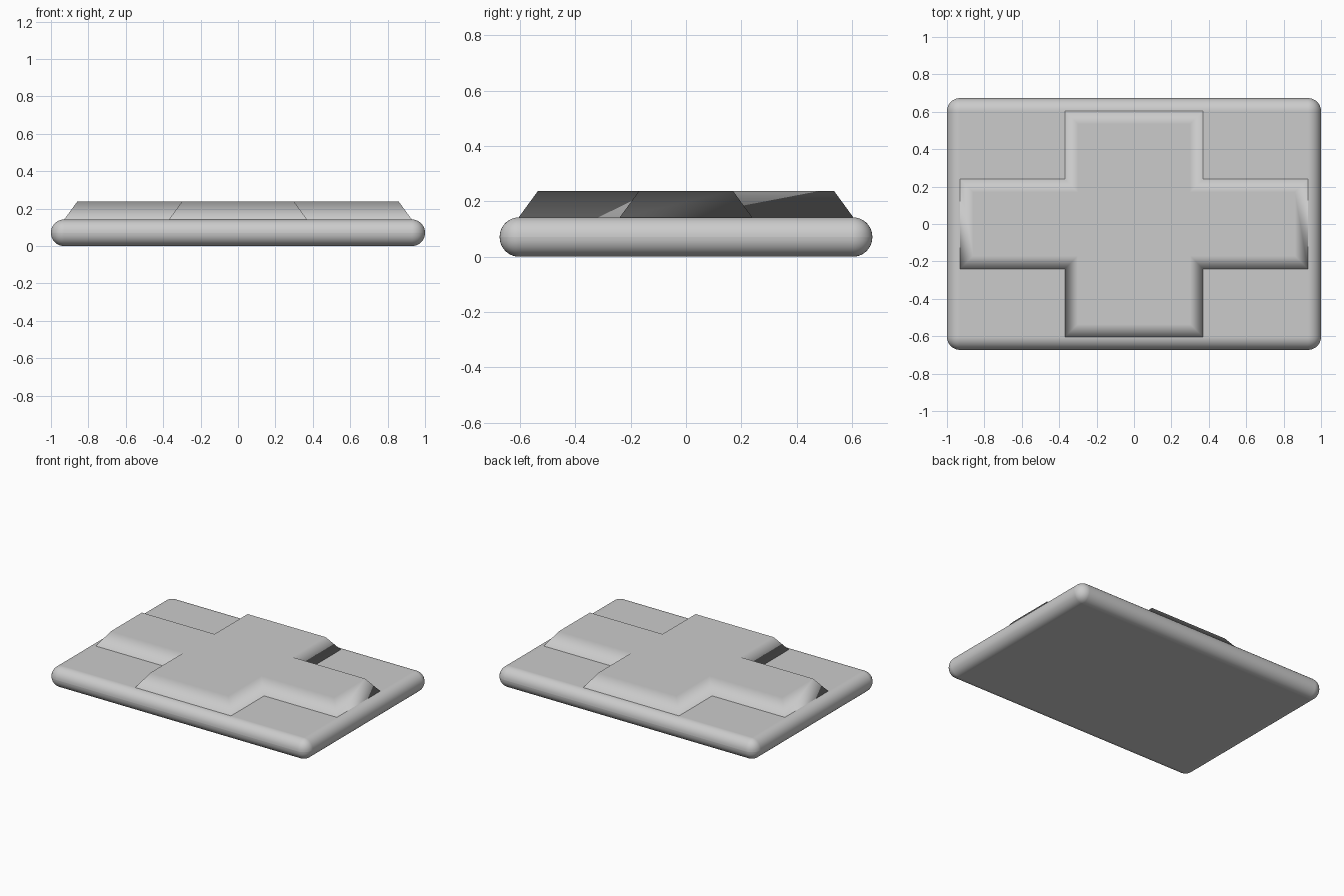
import bpy
import bmesh
from math import radians

SLAB_HEIGHT = 0.142
CROSS_TOP = 0.237
SLOPE = 0.07

cube = bpy.data.objects.get("Cube")
if cube:
    bpy.data.objects.remove(cube, do_unlink=True)

grey = bpy.data.materials.new("light_grey")
grey.use_nodes = True
colour = (0.6, 0.6, 0.6, 1)
grey.diffuse_color = colour
for node in grey.node_tree.nodes:
    if node.type == 'BSDF_PRINCIPLED':
        node.inputs["Base Color"].default_value = colour


def add_object(name, bm, angle):
    """Turn a bmesh into a smooth-shaded grey object."""
    bmesh.ops.recalc_face_normals(bm, faces=bm.faces)
    mesh = bpy.data.meshes.new(name)
    bm.to_mesh(mesh)
    bm.free()
    mesh.materials.append(grey)
    obj = bpy.data.objects.new(name, mesh)
    bpy.context.collection.objects.link(obj)
    bpy.ops.object.select_all(action='DESELECT')
    obj.select_set(True)
    bpy.context.view_layer.objects.active = obj
    bpy.ops.object.shade_smooth_by_angle(angle=radians(angle))
    return obj


def weight_normals(obj):
    """Keep the broad faces flat while the edges stay soft."""
    mod = obj.modifiers.new("Weighted normals", 'WEIGHTED_NORMAL')
    mod.weight = 100
    mod.keep_sharp = True


# Base slab with fully rounded rim
bm = bmesh.new()
bmesh.ops.create_cube(bm, size=1)
for v in bm.verts:
    v.co.x *= 2
    v.co.y *= 1.346
    v.co.z = (v.co.z + 0.5) * SLAB_HEIGHT
slab = add_object("base_slab", bm, 180)
bevel = slab.modifiers.new("Round rim", 'BEVEL')
bevel.width = 0.07
bevel.segments = 10
bevel.limit_method = 'NONE'
weight_normals(slab)

# Raised cross: one quadrant of the outline, turned into all four
quarter = [(0.93, 0.24), (0.37, 0.24), (0.37, 0.605)]
outline = []
for sx, sy in ((1, 1), (-1, 1), (-1, -1), (1, -1)):
    points = quarter if sx * sy > 0 else quarter[::-1]
    outline += [(sx * x, sy * y) for x, y in points]


def pull_in(value):
    return value - SLOPE if value > 0 else value + SLOPE


bm = bmesh.new()
low = [bm.verts.new((x, y, SLAB_HEIGHT - 0.001)) for x, y in outline]
high = [bm.verts.new((pull_in(x), pull_in(y), CROSS_TOP)) for x, y in outline]
bm.faces.new(low[::-1])
bm.faces.new(high)
for i in range(len(outline)):
    j = (i + 1) % len(outline)
    bm.faces.new((low[i], low[j], high[j], high[i]))
cross = add_object("raised_cross", bm, 80)
weight_normals(cross)
